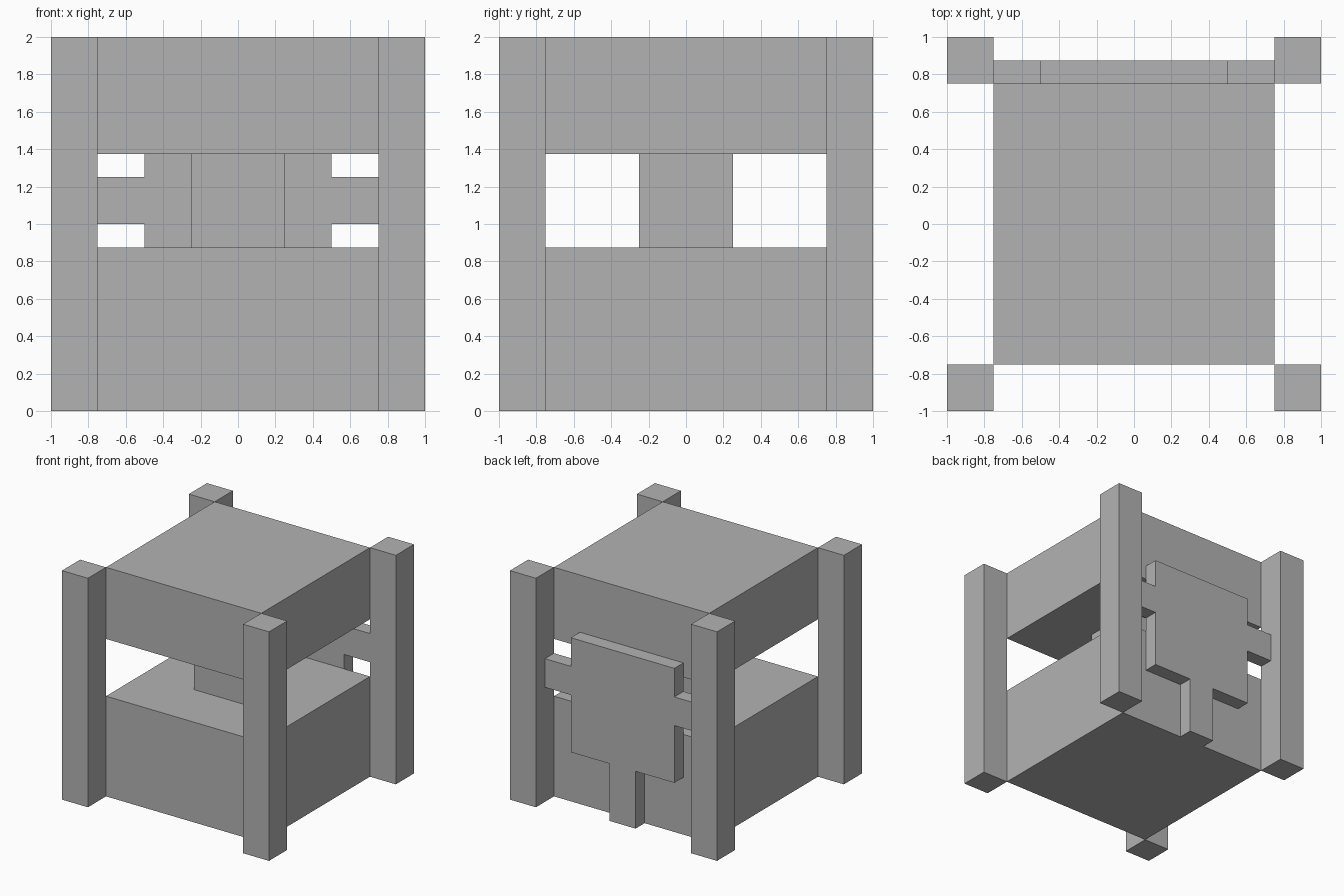
import bpy
import bmesh
from mathutils import Vector

cube = bpy.data.objects.get("Cube")
if cube:
    bpy.data.objects.remove(cube, do_unlink=True)

GREY = (0.45, 0.45, 0.45, 1.0)
mat = bpy.data.materials.new("plain_grey")
mat.use_nodes = True
mat.diffuse_color = GREY
mat.node_tree.nodes["Principled BSDF"].inputs["Base Color"].default_value = GREY


def finish(name, bm):
    """Turn a bmesh into a flat-shaded, coloured object."""
    bmesh.ops.recalc_face_normals(bm, faces=bm.faces)
    mesh = bpy.data.meshes.new(name)
    bm.to_mesh(mesh)
    bm.free()
    mesh.materials.append(mat)
    obj = bpy.data.objects.new(name, mesh)
    bpy.context.collection.objects.link(obj)
    return obj


def box(name, lo, hi):
    """Box between two opposite corners."""
    lo, hi = Vector(lo), Vector(hi)
    bm = bmesh.new()
    bmesh.ops.create_cube(bm, size=1)
    bmesh.ops.scale(bm, vec=hi - lo, verts=bm.verts)
    bmesh.ops.translate(bm, vec=(lo + hi) / 2, verts=bm.verts)
    return finish(name, bm)


# Main body: lower block, central core and upper block
box("lower_block", (-0.75, -0.75, 0), (0.75, 0.75, 0.875))
box("central_core", (-0.25, -0.25, 0.875), (0.25, 0.25, 1.375))
box("upper_block", (-0.75, -0.75, 1.375), (0.75, 0.75, 2))

# Four corner posts
for x, side in ((0.75, "left"), (-1, "right")):
    for y, end in ((-1, "front"), (0.75, "back")):
        box(f"{end}_{side}_post", (x, y, 0), (x + 0.25, y + 0.25, 2))

# Back panel: mirrored outline with side tabs and a lower stem
half = [(0.125, 0), (0.125, 0.5), (0.5, 0.5), (0.5, 1.0), (0.75, 1.0),
        (0.75, 1.25), (0.5, 1.25), (0.5, 1.5)]
outline = half + [(-x, z) for x, z in reversed(half)]
bm = bmesh.new()
face = bm.faces.new([bm.verts.new((x, 0.75, z)) for x, z in outline])
result = bmesh.ops.extrude_face_region(bm, geom=[face], use_keep_orig=True)
moved = [g for g in result["geom"] if isinstance(g, bmesh.types.BMVert)]
bmesh.ops.translate(bm, vec=(0, 0.125, 0), verts=moved)
finish("back_panel", bm)
